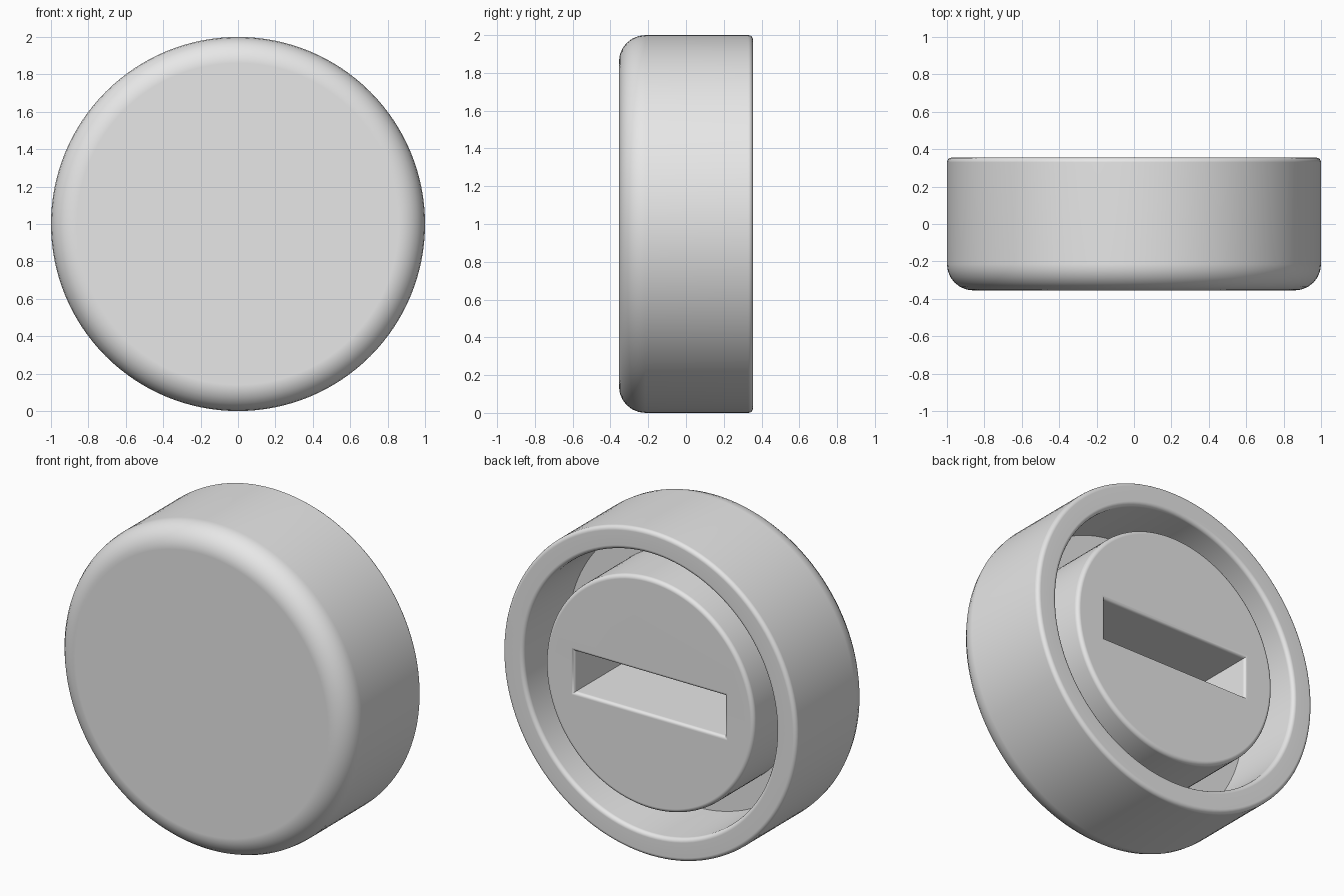
import bpy, bmesh
from math import sin, cos, pi, radians

cube = bpy.data.objects.get("Cube")
if cube:
    bpy.data.objects.remove(cube, do_unlink=True)

FRONT, BACK, FLOOR = -0.355, 0.355, -0.085
SEGMENTS = 128

grey = bpy.data.materials.new("light_grey")
grey.use_nodes = True
grey.diffuse_color = (0.8, 0.8, 0.8, 1)
grey.node_tree.nodes["Principled BSDF"].inputs["Base Color"].default_value = (0.8, 0.8, 0.8, 1)


def fillet(r, y, radius, start, steps=6):
    """Quarter arc around centre (r, y), turning from angle start."""
    angles = [start + pi / 2 * i / steps for i in range(steps + 1)]
    return [(r + radius * cos(a), y + radius * sin(a)) for a in angles]


def loft(name, loops):
    """Skin closed loops of equal length and cap both ends."""
    bm = bmesh.new()
    rings = [[bm.verts.new(p) for p in loop] for loop in loops]
    n = len(rings[0])
    for a, b in zip(rings, rings[1:]):
        for i in range(n):
            j = (i + 1) % n
            bm.faces.new((a[i], a[j], b[j], b[i]))
    bm.faces.new(rings[0])
    bm.faces.new(rings[-1])
    bmesh.ops.recalc_face_normals(bm, faces=bm.faces)
    mesh = bpy.data.meshes.new(name)
    bm.to_mesh(mesh)
    bm.free()
    mesh.materials.append(grey)
    obj = bpy.data.objects.new(name, mesh)
    bpy.context.collection.objects.link(obj)
    return obj


def circle(r, y):
    steps = [2 * pi * i / SEGMENTS for i in range(SEGMENTS)]
    return [(r * cos(a), y, 1 + r * sin(a)) for a in steps]


def rectangle(w, h, y):
    return [(w * sx, y, 1 + h * sz) for sx, sz in ((-1, -1), (1, -1), (1, 1), (-1, 1))]


# Cap body: rounded front, outer rim, ring groove and central boss
soft, edge = 0.14, 0.025
rim, hole, boss = 1.0, 0.86, 0.71
profile = fillet(rim - soft, FRONT + soft, soft, -pi / 2)
profile += fillet(rim - edge, BACK - edge, edge, 0, 4)
profile += fillet(hole + edge, BACK - edge, edge, pi / 2, 4)
profile += [(hole, FLOOR), (boss, FLOOR)]
profile += fillet(boss - edge, BACK - edge, edge, 0, 4)
body = loft("cap_body", [circle(r, y) for r, y in profile])

# Slot cutter with a softly flared mouth
width, height, lip = 0.51, 0.125, 0.02
sections = [(0, FLOOR - 0.03)]
for i in range(5):
    a = pi / 2 * i / 4
    sections.append((lip * (1 - cos(a)), BACK - lip + lip * sin(a)))
sections.append((lip, BACK + 0.1))
cutter = loft("slot_cutter", [rectangle(width + g, height + g, y) for g, y in sections])
cutter.hide_render = True

# Cut the slot into the boss
cut = body.modifiers.new("slot", "BOOLEAN")
cut.operation = "DIFFERENCE"
cut.solver = "EXACT"
cut.object = cutter
bpy.ops.object.select_all(action="DESELECT")
body.select_set(True)
bpy.context.view_layer.objects.active = body
bpy.ops.object.modifier_apply(modifier="slot")
bpy.data.objects.remove(cutter, do_unlink=True)

# Smooth curves, flat faces
bpy.ops.object.shade_smooth_by_angle(angle=radians(35))
normals = body.modifiers.new("flat_face_normals", "WEIGHTED_NORMAL")
normals.keep_sharp = True
